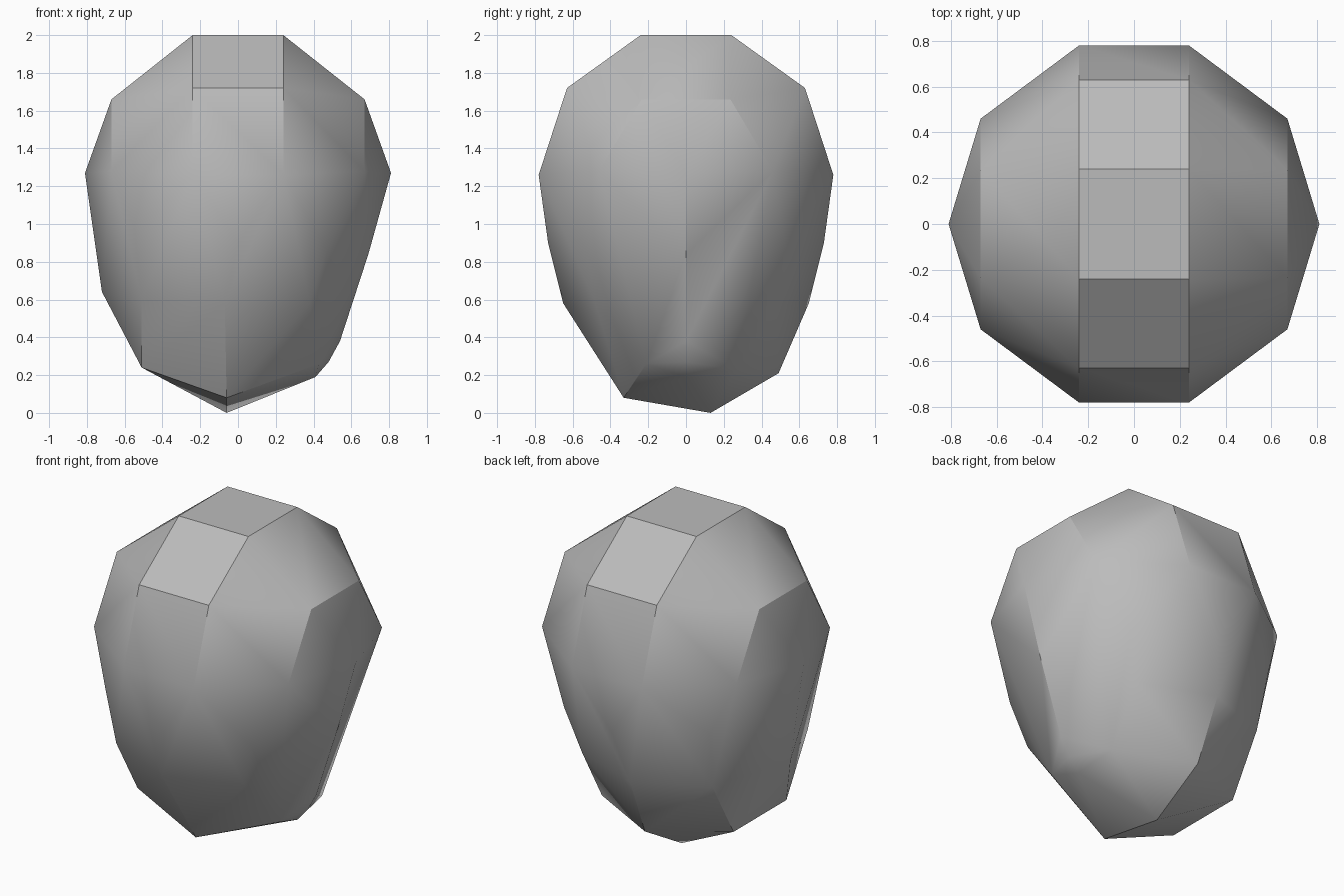
import bpy
import bmesh

if "Cube" in bpy.data.objects:
    bpy.data.objects.remove(bpy.data.objects["Cube"])

stone = bpy.data.materials.new("stone grey")
stone.diffuse_color = (0.5, 0.5, 0.5, 1.0)
stone.use_nodes = True
stone.node_tree.nodes["Principled BSDF"].inputs["Base Color"].default_value = stone.diffuse_color


def mirrored(x, y, z):
    """Corner repeated to both sides of the x and y planes."""
    return {(sx * x, sy * y, z) for sx in (-1, 1) for sy in (-1, 1)}


def front_back(x, y, z):
    return {(x, y, z), (x, -y, z)}


corners = set()

# Regular domed upper half
for p in [(0.24, 0.24, 2.0), (0.24, 0.63, 1.72), (0.24, 0.78, 1.26),
          (0.67, 0.235, 1.66), (0.67, 0.46, 1.28), (0.81, 0, 1.27)]:
    corners |= mirrored(*p)

# Tapering lower half, leaning to the left
for p in [(0, 0.73, 0.9), (0.47, 0.53, 0.86), (0.69, 0, 0.84),
          (-0.54, 0.535, 0.96), (-0.765, 0, 0.97),
          (-0.07, 0.65, 0.58), (0.38, 0.48, 0.58), (0.59, 0, 0.57),
          (-0.51, 0.47, 0.6), (-0.72, 0, 0.64), (-0.51, 0.26, 0.24)]:
    corners |= front_back(*p)

# Uneven underside with a chipped right corner
corners |= {(-0.06, -0.33, 0.08), (-0.06, 0.13, 0), (-0.06, 0.49, 0.21),
            (0.43, -0.21, 0.26), (0.39, 0.27, 0.23), (0.41, 0, 0.19),
            (0.48, 0, 0.27), (0.54, 0, 0.38)}

# Stretch a faceted skin over the corners
bm = bmesh.new()
for p in sorted(corners):
    bm.verts.new(p)
hull = bmesh.ops.convex_hull(bm, input=bm.verts[:])
bmesh.ops.delete(bm, geom=[v for v in bm.verts if not v.link_faces], context='VERTS')
bmesh.ops.dissolve_limit(bm, angle_limit=0.02, verts=bm.verts[:], edges=bm.edges[:])
bmesh.ops.recalc_face_normals(bm, faces=bm.faces[:])

mesh = bpy.data.meshes.new("boulder")
bm.to_mesh(mesh)
bm.free()
mesh.materials.append(stone)
boulder = bpy.data.objects.new("boulder", mesh)
bpy.context.collection.objects.link(boulder)

# Soft facets, with the steeper edges kept crisp
bpy.context.view_layer.objects.active = boulder
boulder.select_set(True)
bpy.ops.object.shade_smooth_by_angle()
